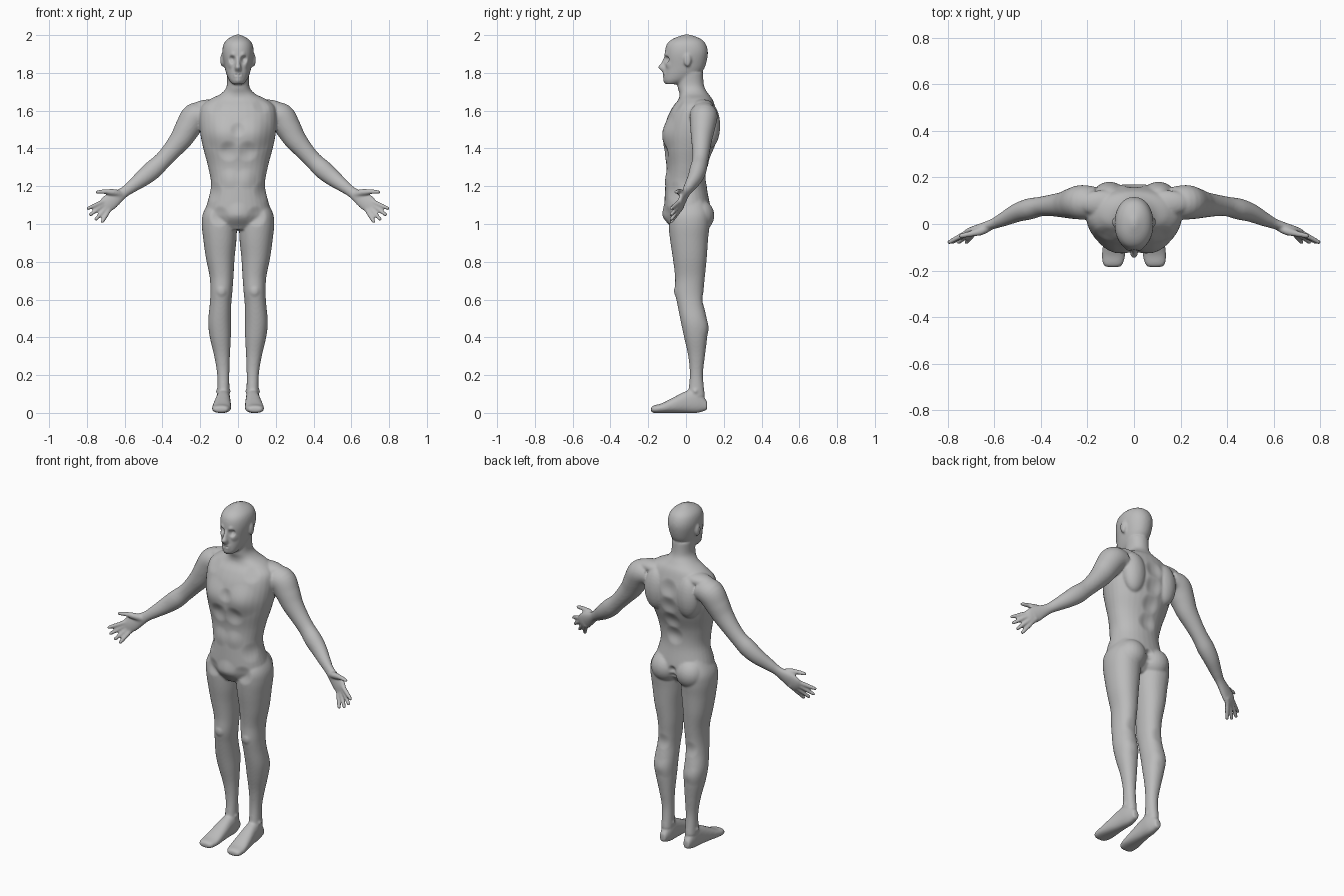
import bpy, bmesh, math
from mathutils import Vector, Matrix
from mathutils.kdtree import KDTree

if "Cube" in bpy.data.objects:
    bpy.data.objects.remove(bpy.data.objects["Cube"], do_unlink=True)

GREY = (0.5, 0.5, 0.5, 1)
skin = bpy.data.materials.new("matte_grey")
skin.use_nodes = True
skin.diffuse_color = GREY
skin.node_tree.nodes["Principled BSDF"].inputs["Base Color"].default_value = GREY
skin.node_tree.nodes["Principled BSDF"].inputs["Roughness"].default_value = 0.7

bm = bmesh.new()
X, Y, Z = Vector((1, 0, 0)), Vector((0, 1, 0)), Vector((0, 0, 1))


def smooth_rows(rows, steps=6):
    """Catmull-Rom interpolation between rows of numbers."""
    out = []
    last = len(rows) - 1
    for i in range(last):
        quad = rows[max(i - 1, 0)], rows[i], rows[i + 1], rows[min(i + 2, last)]
        for step in range(steps):
            t = step / steps
            out.append([b + t / 2 * (c - a + t * (2 * a - 5 * b + 4 * c - d + t * (3 * (b - c) + d - a)))
                        for a, b, c, d in zip(*quad)])
    return out + [list(rows[last])]


def loft(rings, power=1.0, sides=32):
    """Closed skin over (centre, half axis, half axis) rings."""
    def bend(value):
        return math.copysign(abs(value) ** power, value)

    angles = [math.tau * k / sides for k in range(sides)]
    loops = [[bm.verts.new(centre + u * bend(math.cos(a)) + v * bend(math.sin(a))) for a in angles]
             for centre, u, v in rings]
    for lower, upper in zip(loops, loops[1:]):
        for k in range(sides):
            bm.faces.new((lower[k - 1], lower[k], upper[k], upper[k - 1]))
    bm.faces.new(loops[0])
    bm.faces.new(loops[-1])


def stack(rows, axis, side, up, power=0.93):
    """Rows of (position, side min, side max, up min, up max) along an axis."""
    loft([(axis * p + side * (a + b) / 2 + up * (c + d) / 2, side * (b - a) / 2, up * (d - c) / 2)
          for p, a, b, c, d in smooth_rows(rows)], power)


def centred_stack(rows):
    """Upright, left-right symmetric rows of (height, half width, front, back)."""
    stack([(z, -w, w, front, back) for z, w, front, back in rows], Z, X, Y)


def limb(rows):
    """Rows of (x, y, z, radius across, radius in depth) along a path."""
    rows = smooth_rows(rows)
    points = [Vector(row[:3]) for row in rows]
    rings = []
    for i, row in enumerate(rows):
        along = (points[min(i + 1, len(points) - 1)] - points[max(i - 1, 0)]).normalized()
        across = along.cross(Y).normalized()
        rings.append((points[i], across * row[3], along.cross(across) * row[4]))
    loft(rings)


def blob(centre, size):
    matrix = Matrix.Translation(centre) @ Matrix.Diagonal((*size, 1))
    bmesh.ops.create_uvsphere(bm, u_segments=24, v_segments=16, radius=1, matrix=matrix)


# Torso and neck
centred_stack([(.97, .07, -.07, .07), (1.03, .165, -.11, .12), (1.08, .17, -.115, .13), (1.2, .143, -.11, .11),
               (1.3, .158, -.103, .115), (1.4, .184, -.117, .15), (1.48, .2, -.12, .17), (1.56, .205, -.1, .17),
               (1.62, .195, -.07, .155), (1.66, .15, -.04, .14), (1.69, .09, -.035, .118),
               (1.73, .06, -.045, .096), (1.8, .06, -.045, .09)])

# Head
centred_stack([(1.74, .028, -.108, -.04), (1.76, .046, -.117, .02), (1.79, .06, -.116, .07), (1.83, .071, -.112, .1),
               (1.9, .083, -.113, .116), (1.95, .077, -.102, .106), (1.98, .054, -.07, .078),
               (2.003, .01, -.01, .02)])

# Nose and lips
centred_stack([(1.81, .018, -.13, -.09), (1.83, .017, -.148, -.09), (1.85, .011, -.134, -.09),
               (1.885, .009, -.116, -.09)])
for height in (1.796, 1.782):
    blob((0, -.11, height), (.025, .013, .008))

# Leg and foot
first_side_vertex = len(bm.verts)
stack([(.09, .045, .11, .01, .1), (.2, .046, .11, .02, .09), (.3, .043, .126, .012, .1), (.4, .038, .149, -.01, .112),
       (.48, .037, .158, -.027, .113), (.57, .036, .15, -.045, .095), (.64, .03, .146, -.058, .093),
       (.72, .024, .15, -.058, .1), (.82, .018, .17, -.07, .11), (.92, .008, .184, -.085, .117),
       (1, .008, .192, -.092, .125), (1.06, .03, .184, -.085, .12), (1.13, .06, .145, -.05, .09)], Z, X, Y)
stack([(-.185, .06, .12, .006, .03), (-.17, .047, .134, 0, .04), (-.13, .037, .138, 0, .05), (-.07, .037, .13, 0, .08),
       (0, .04, .118, 0, .115), (.06, .043, .11, 0, .125), (.112, .06, .096, .015, .06)], Y, X, Z, 0.85)

# Arm and palm
limb([(.17, .09, 1.575, .06, .07), (.225, .093, 1.568, .074, .074), (.265, .088, 1.51, .068, .066),
      (.3, .083, 1.452, .06, .056), (.35, .08, 1.39, .05, .047), (.4, .075, 1.335, .046, .042),
      (.45, .064, 1.288, .05, .045), (.5, .049, 1.246, .045, .04), (.56, .02, 1.2, .034, .03),
      (.605, 0, 1.167, .029, .022), (.67, -.022, 1.122, .044, .018), (.7, -.032, 1.1, .042, .015),
      (.715, -.038, 1.09, .03, .01)])

# Four fingers, from knuckle to tip
for kx, kz, tx, tz in ((.715, 1.118, .8, 1.08), (.712, 1.1, .788, 1.045),
                       (.7, 1.083, .757, 1.02), (.684, 1.07, .722, 1.007)):
    knuckle, tip = Vector((kx, -.036, kz)), Vector((tx, -.082, tz))
    limb([(*knuckle.lerp(tip, t), r, r) for t, r in ((-.4, .012), (0, .012), (.5, .0115), (.93, .0095), (1, .005))])

# Thumb
limb([(x, y, z, r, r) for x, y, z, r in ((.62, -.012, 1.155, .017), (.655, -.03, 1.167, .018),
                                         (.7, -.042, 1.171, .013), (.738, -.05, 1.169, .011),
                                         (.755, -.053, 1.166, .006))])

# Ear, buttock, shoulder blade, collar muscle, kneecap, ankle
blob((.083, .008, 1.868), (.011, .02, .036))
blob((.08, .07, 1.045), (.084, .08, .085))
blob((.105, .125, 1.52), (.07, .056, .12))
blob((.14, .09, 1.625), (.1, .055, .035))
blob((.088, -.032, .645), (.034, .032, .042))
blob((.078, .05, .115), (.04, .024, .022))

# Opposite limbs
side_verts = bm.verts[:][first_side_vertex:]
side_faces = list({face for vert in side_verts for face in vert.link_faces})
for item in bmesh.ops.duplicate(bm, geom=side_verts + side_faces)["geom"]:
    if isinstance(item, bmesh.types.BMVert):
        item.co.x *= -1
bmesh.ops.recalc_face_normals(bm, faces=bm.faces)

# Fuse the parts into one skin
rough = bpy.data.meshes.new("rough_body")
bm.to_mesh(rough)
bm.free()
body = bpy.data.objects.new("human_body", rough)
bpy.context.collection.objects.link(body)
fuse = body.modifiers.new("fuse", 'REMESH')
fuse.mode = 'VOXEL'
fuse.voxel_size = .006
relax = body.modifiers.new("relax", 'SMOOTH')
relax.factor = .5
relax.iterations = 7
bpy.context.view_layer.update()
mesh = bpy.data.meshes.new_from_object(body.evaluated_get(bpy.context.evaluated_depsgraph_get()))
body.modifiers.clear()
body.data = mesh
bpy.data.meshes.remove(rough)

tree = KDTree(len(mesh.vertices))
for vert in mesh.vertices:
    tree.insert(vert.co, vert.index)
tree.balance()


def sculpt(x, y, z, radius, push):
    """Soft push along y, repeated on the other side when off centre."""
    for place in {(x, y, z), (-x, y, z)}:
        for _, index, distance in tree.find_range(place, radius):
            mesh.vertices[index].co.y += push * (1 - (distance / radius) ** 2) ** 2


# Eye sockets, eyelids, brows, cheekbones, mouth line, chin
sculpt(.033, -.108, 1.872, .026, .021)
sculpt(.034, -.098, 1.87, .014, -.006)
sculpt(.03, -.11, 1.896, .022, -.006)
sculpt(.045, -.095, 1.842, .026, -.006)
sculpt(.012, -.122, 1.789, .009, .006)
sculpt(0, -.117, 1.76, .022, -.004)

# Chest, breastbone, rib arch, belly, hip crease, collar hollow
sculpt(.09, -.1, 1.48, .1, -.014)
sculpt(0, -.12, 1.5, .045, .008)
sculpt(.05, -.11, 1.385, .06, .012)
sculpt(.045, -.1, 1.24, .06, -.006)
sculpt(.13, -.06, 1.17, .06, .01)
sculpt(.1, -.1, 1.04, .06, .013)
sculpt(0, -.105, 1.05, .07, -.01)
sculpt(.12, -.04, 1.62, .05, .008)

# Spine groove and buttock cleft
for z, y in ((1.56, .165), (1.46, .16), (1.36, .14), (1.26, .11)):
    sculpt(0, y, z, .06, -.012)
for z in (1.06, 1.02):
    sculpt(0, .133, z, .03, -.017)

# Knee hollow and twin calf muscles
sculpt(.09, .095, .6, .05, -.006)
for x in (.06, .12):
    sculpt(x, .1, .45, .06, .005)

mesh.materials.clear()
mesh.materials.append(skin)
mesh.polygons.foreach_set("use_smooth", [True] * len(mesh.polygons))
mesh.update()
